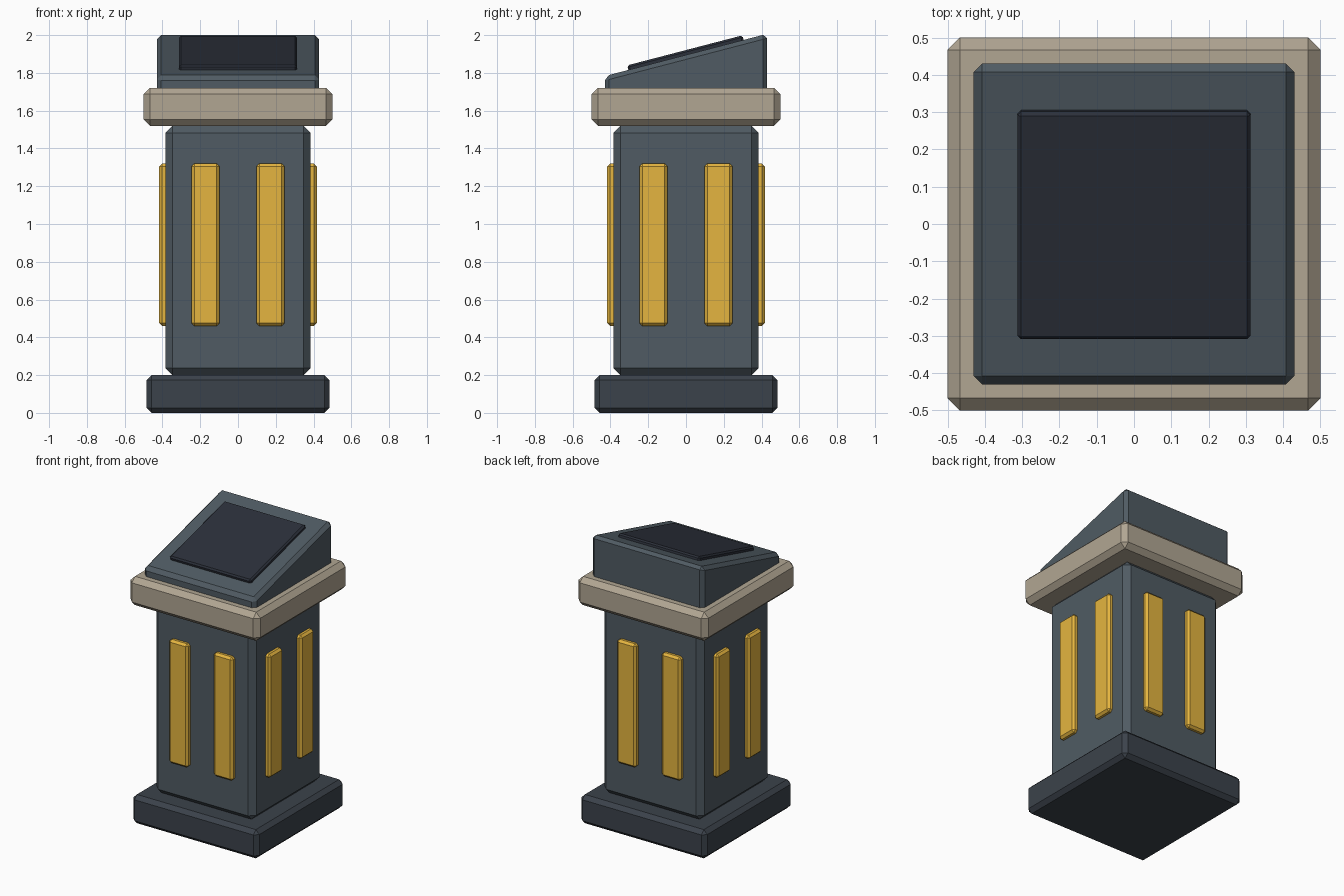
import bpy, bmesh
from math import atan2, cos, pi
from mathutils import Matrix

if "Cube" in bpy.data.objects:
    bpy.data.objects.remove(bpy.data.objects["Cube"])


def material(name, rgb):
    m = bpy.data.materials.new(name)
    m.diffuse_color = (*rgb, 1)
    m.use_nodes = True
    m.node_tree.nodes["Principled BSDF"].inputs["Base Color"].default_value = m.diffuse_color
    return m


SLATE = material("slate", (0.08, 0.105, 0.125))
DARK = material("dark_slate", (0.044, 0.055, 0.07))
STONE = material("stone", (0.44, 0.38, 0.29))
GOLD = material("gold", (0.78, 0.46, 0.05))
GLASS = material("dark_glass", (0.024, 0.029, 0.042))


def block(name, lo, hi, chamfer, mat, shape=None, transform=None):
    """Box between two corners, optionally reshaped, with chamfered edges."""
    bm = bmesh.new()
    bmesh.ops.create_cube(bm, size=1)
    for v in bm.verts:
        v.co = [(a + b) / 2 + c * (b - a) for a, b, c in zip(lo, hi, v.co)]
        if shape:
            shape(v)
    bmesh.ops.bevel(bm, geom=bm.edges[:], offset=chamfer, segments=1,
                    affect='EDGES', profile=0.5)
    if transform:
        bm.transform(transform)
    bmesh.ops.recalc_face_normals(bm, faces=bm.faces)
    me = bpy.data.meshes.new(name)
    bm.to_mesh(me)
    bm.free()
    me.materials.append(mat)
    ob = bpy.data.objects.new(name, me)
    bpy.context.collection.objects.link(ob)
    return ob


# Plinth, shaft and collar
block("base", (-.485, -.485, 0), (.485, .485, .2), .027, DARK)
block("shaft", (-.385, -.385, .2), (.385, .385, 1.52), .038, SLATE)
block("collar", (-.5, -.5, 1.52), (.5, .5, 1.72), .033, STONE)

# Sloped console head, sunk slightly into the collar
FRONT_Z, BACK_Z, HALF = 1.783, 2.007, .43


def slope(v):
    if v.co.z > 1.75:
        v.co.z = FRONT_Z if v.co.y < 0 else BACK_Z


block("console_head", (-HALF, -HALF, 1.68), (HALF, HALF, 2), .023, SLATE, shape=slope)

# Screen lying on the slope
angle = atan2(BACK_Z - FRONT_Z, 2 * HALF)
half_len = .305 / cos(angle)
tilt = Matrix.Translation((0, 0, (FRONT_Z + BACK_Z) / 2)) @ Matrix.Rotation(angle, 4, 'X')
block("screen", (-.313, -half_len, -.014), (.313, half_len, .025), .01, GLASS, transform=tilt)

# Two raised vertical strips on each of the four sides
for side in range(4):
    turn = Matrix.Rotation(side * pi / 2, 4, 'Z')
    for i, x in enumerate((-.172, .172)):
        block(f"side_strip_{side}_{i}", (x - .074, -.417, .46), (x + .074, -.355, 1.32),
              .015, GOLD, transform=turn)
